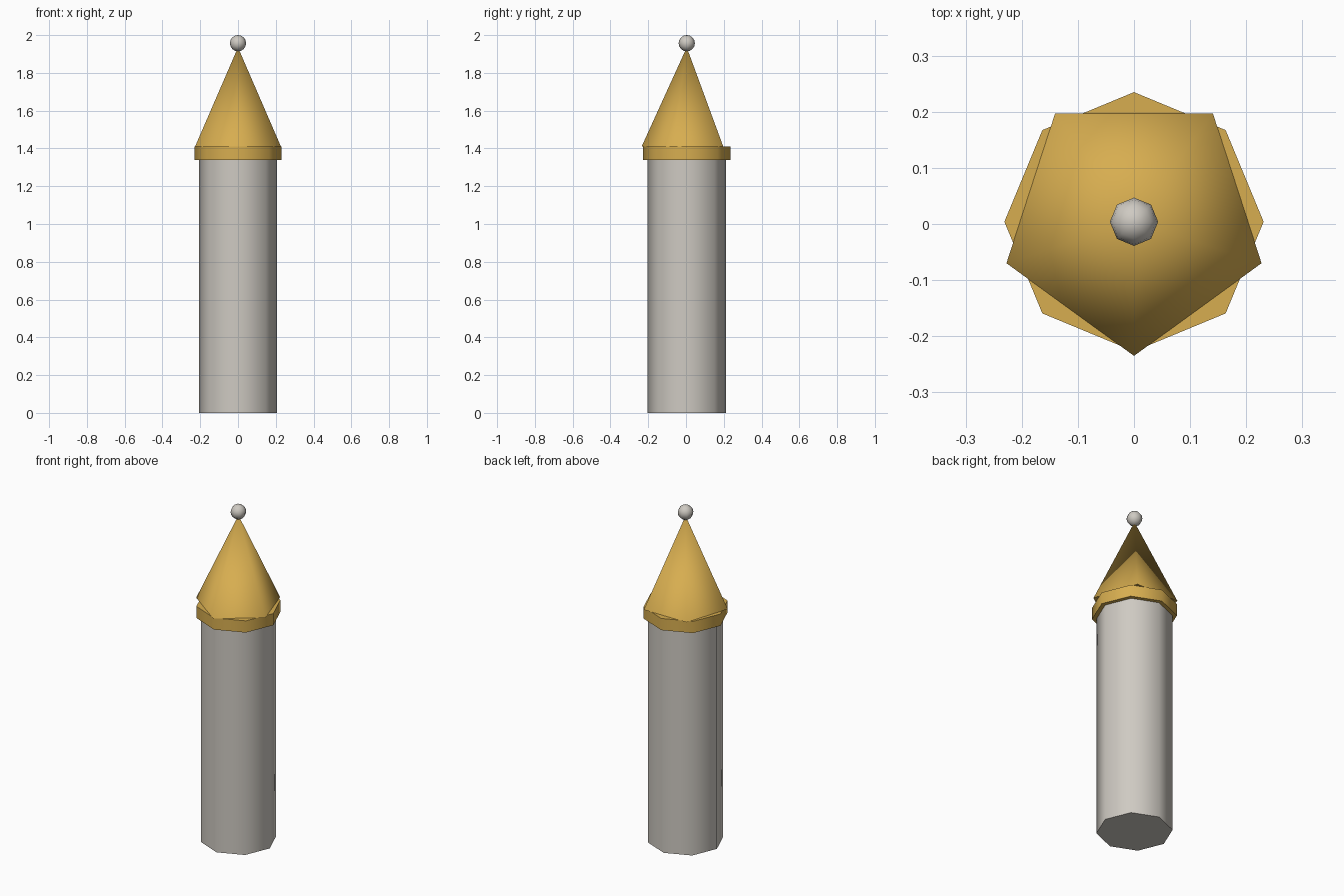
import bpy
import math

cube = bpy.data.objects.get("Cube")
if cube:
    bpy.data.objects.remove(cube, do_unlink=True)

CENTRE_Y = 0.004


def make_material(name, rgb):
    mat = bpy.data.materials.new(name)
    mat.use_nodes = True
    color = (*rgb, 1.0)
    mat.diffuse_color = color
    mat.node_tree.nodes["Principled BSDF"].inputs["Base Color"].default_value = color
    return mat


def finish(name, mat, angle):
    obj = bpy.context.object
    obj.name = name
    obj.data.materials.append(mat)
    bpy.ops.object.shade_smooth_by_angle(angle=math.radians(angle))
    return obj


def prism(name, sides, r_bottom, r_top, z0, z1, turn, mat, angle):
    bpy.ops.mesh.primitive_cone_add(
        vertices=sides, radius1=r_bottom, radius2=r_top, depth=z1 - z0,
        location=(0, CENTRE_Y, (z0 + z1) / 2), rotation=(0, 0, turn))
    return finish(name, mat, angle)


stone = make_material("pale stone", (0.62, 0.59, 0.54))
gold = make_material("warm gold", (0.68, 0.42, 0.08))

# Eight-sided shaft and the collar around its top
prism("tower_shaft", 8, 0.207, 0.207, 0, 1.37, 0, stone, 50)
prism("roof_collar", 8, 0.231, 0.231, 1.34, 1.41, 0, gold, 50)

# Five-sided roof with one corner to the front
prism("spire_roof", 5, 0.239, 0, 1.41, 1.935, math.pi, gold, 75)

# Ball on the tip
bpy.ops.mesh.primitive_uv_sphere_add(
    segments=8, ring_count=8, radius=0.043, location=(0, CENTRE_Y, 1.957))
finish("finial_ball", stone, 60)
